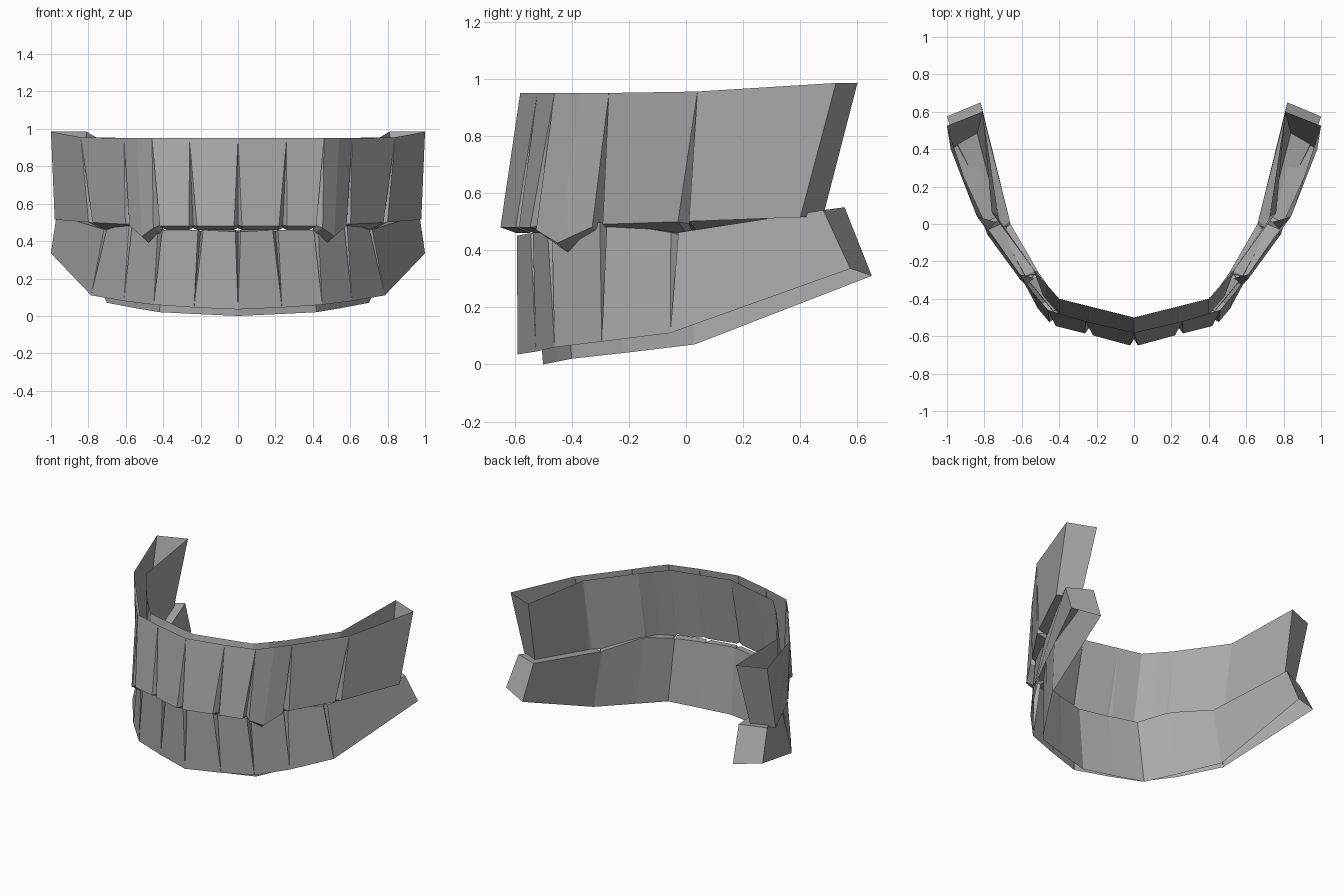
import bpy
import bmesh
from mathutils import Vector

cube = bpy.data.objects.get("Cube")
if cube:
    bpy.data.objects.remove(cube, do_unlink=True)

grey = bpy.data.materials.new("tooth grey")
grey.use_nodes = True
COLOR = (0.4, 0.4, 0.4, 1.0)
grey.diffuse_color = COLOR
bsdf = next(n for n in grey.node_tree.nodes if n.type == 'BSDF_PRINCIPLED')
bsdf.inputs["Base Color"].default_value = COLOR

# Each section across the arch: outer gum, outer tip, inner tip, inner gum
UPPER = [
    [(0, -.58, .95), (0, -.655, .48), (0, -.60, .46), (0, -.50, .95)],
    [(.26, -.52, .95), (.24, -.59, .48), (.24, -.54, .46), (.24, -.44, .95)],
    [(.46, -.46, .95), (.44, -.54, .48), (.40, -.48, .46), (.40, -.40, .95)],
    [(.61, -.27, .95), (.59, -.31, .49), (.51, -.28, .46), (.54, -.24, .95)],
    [(.84, .04, .955), (.79, -.01, .50), (.72, .02, .46), (.76, .06, .955)],
    [(1, .525, .985), (.98, .40, .515), (.84, .48, .52), (.81, .60, .985)],
]
CANINE = [(.54, -.365, .95), (.515, -.45, .425), (.475, -.41, .39), (.47, -.32, .95)]
LOWER = [
    [(0, -.59, .035), (0, -.595, .45), (0, -.54, .46), (0, -.50, 0)],
    [(.235, -.525, .045), (.20, -.54, .46), (.20, -.49, .46), (.22, -.45, .01)],
    [(.45, -.46, .06), (.42, -.48, .46), (.39, -.43, .46), (.42, -.40, .02)],
    [(.61, -.295, .08), (.575, -.29, .50), (.51, -.26, .50), (.54, -.22, .04)],
    [(.785, -.055, .11), (.71, -.04, .46), (.66, 0, .46), (.70, .03, .07)],
    [(1, .575, .335), (.97, .48, .54), (.80, .555, .55), (.82, .65, .31)],
]


def tooth_edge(section, neighbour, gap):
    """Section at the side of a tooth, a small gap away from the groove."""
    a, b = [Vector(p) for p in section], [Vector(p) for p in neighbour]
    for i in (1, 2):
        a[i] += (b[i] - a[i]).normalized() * gap
    return a


def groove(section, depth, lift):
    """Section at the bottom of the groove between two teeth."""
    a = [Vector(p) for p in section]
    a[1] = a[1].lerp(a[2], depth)
    a[1].z += lift
    a[2].z += lift * 0.5
    return a


def build_arch(name, sections, gap, lift, extra=None):
    # Lay out the sections: groove, tooth side, tooth side, groove ...
    columns = []
    last = len(sections) - 1
    for i, sec in enumerate(sections):
        if i == last:
            columns.append([Vector(p) for p in sec])
            continue
        if i > 0:
            before = extra if extra and i == 3 else sections[i - 1]
            columns.append(tooth_edge(sec, before, gap))
        columns.append(groove(sec, 0.7, lift))
        after = extra if extra and i == 2 else sections[i + 1]
        columns.append(tooth_edge(sec, after, gap))
        if extra and i == 2:
            columns.append([Vector(p) for p in extra])

    # Skin outer wall, biting edge and inner wall; the gum side stays open
    bm = bmesh.new()
    rows = [[bm.verts.new(p) for p in col] for col in columns]
    for a, b in zip(rows, rows[1:]):
        for k in range(3):
            bm.faces.new((a[k], a[k + 1], b[k + 1], b[k]))
    bm.faces.new(rows[-1])
    bmesh.ops.remove_doubles(bm, verts=bm.verts, dist=0.0005)

    # Mirror to the other side and weld at the middle
    ret = bmesh.ops.duplicate(bm, geom=bm.verts[:] + bm.edges[:] + bm.faces[:])
    copied = [g for g in ret["geom"] if isinstance(g, bmesh.types.BMVert)]
    for v in copied:
        v.co.x = -v.co.x
    bmesh.ops.remove_doubles(bm, verts=bm.verts, dist=0.0005)
    bmesh.ops.recalc_face_normals(bm, faces=bm.faces)

    # Make sure the front wall looks outward
    front = min(bm.faces, key=lambda f: f.calc_center_median().y
                if abs(f.normal.z) < 0.4 else 9)
    if front.normal.y > 0:
        bmesh.ops.reverse_faces(bm, faces=bm.faces)

    mesh = bpy.data.meshes.new(name)
    bm.to_mesh(mesh)
    bm.free()
    mesh.materials.append(grey)
    obj = bpy.data.objects.new(name, mesh)
    bpy.context.scene.collection.objects.link(obj)
    return obj


build_arch("upper_teeth", UPPER, 0.022, 0.02, CANINE)
build_arch("lower_teeth", LOWER, 0.015, -0.01)
